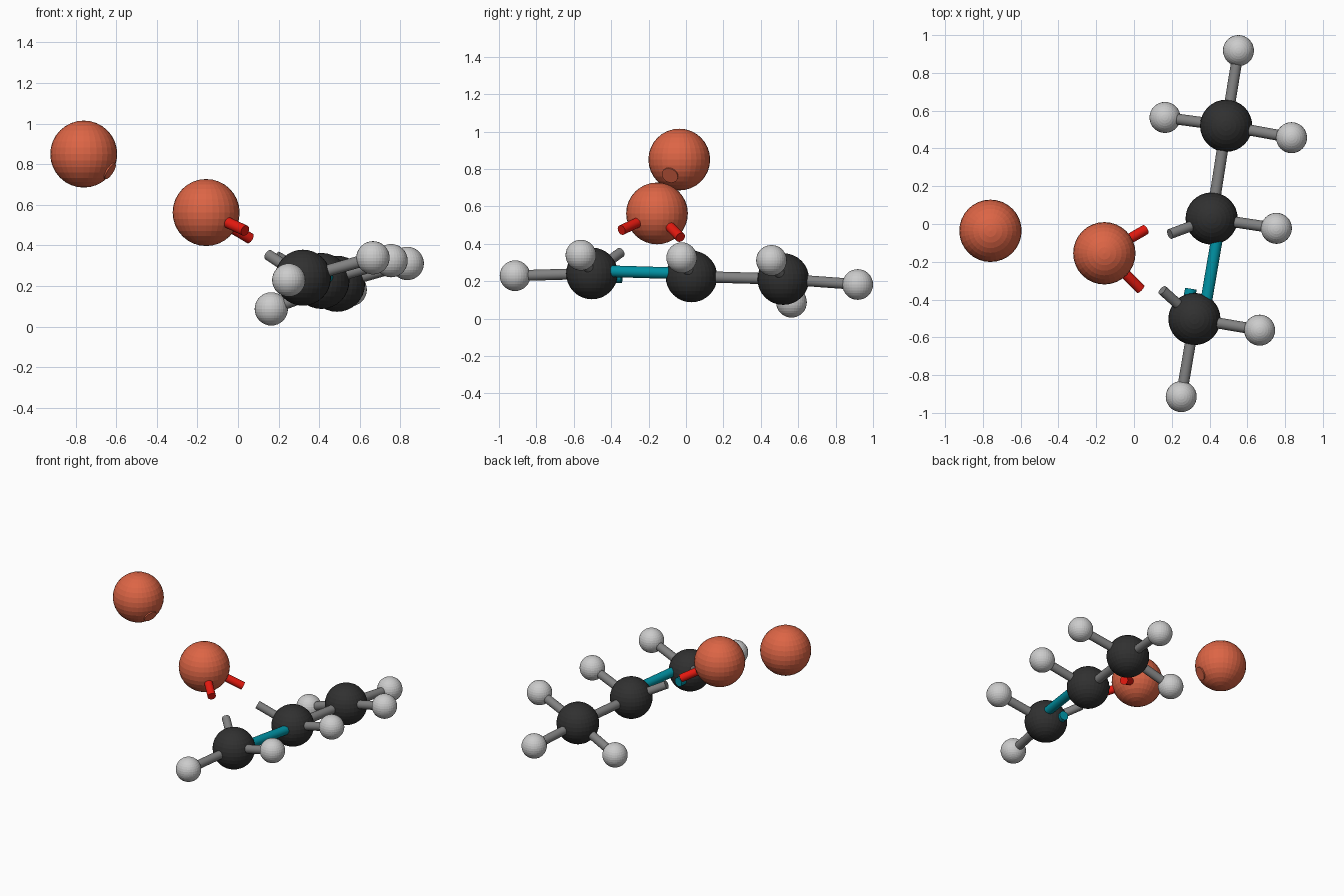
import bpy
from mathutils import Vector

if "Cube" in bpy.data.objects:
    bpy.data.objects.remove(bpy.data.objects["Cube"])


def material(name, rgb):
    m = bpy.data.materials.new(name)
    m.diffuse_color = (*rgb, 1)
    m.use_nodes = True
    m.node_tree.nodes["Principled BSDF"].inputs["Base Color"].default_value = m.diffuse_color
    return m


DARK = material("dark", (0.03, 0.03, 0.03))
LIGHT = material("light_grey", (0.55, 0.55, 0.55))
STICK = material("stick_grey", (0.22, 0.22, 0.22))
ORANGE = material("orange", (0.72, 0.13, 0.06))
RED = material("red", (0.8, 0.01, 0.005))
TEAL = material("teal", (0.0, 0.28, 0.36))


def ball(name, pos, radius, mat):
    bpy.ops.mesh.primitive_uv_sphere_add(segments=32, ring_count=16, radius=radius, location=pos)
    o = bpy.context.object
    o.name = name
    o.data.materials.append(mat)


def rod(name, a, b, radius, mat):
    a, b = Vector(a), Vector(b)
    d = b - a
    bpy.ops.mesh.primitive_cylinder_add(vertices=24, radius=radius, depth=d.length, location=(a + b) / 2)
    o = bpy.context.object
    o.name = name
    o.rotation_euler = d.to_track_quat('Z', 'Y').to_euler()
    o.data.materials.append(mat)
    bpy.ops.object.shade_smooth_by_angle()


# Large orange atoms
far_atom = Vector((-0.76, -0.036, 0.85))
near_atom = Vector((-0.157, -0.155, 0.562))
ball("far_orange_atom", far_atom, 0.165, ORANGE)
ball("near_orange_atom", near_atom, 0.165, ORANGE)

# Carbon chain, with the hydrogens attached to each carbon
carbons = [Vector((0.32, -0.503, 0.241)), Vector((0.411, 0.029, 0.225)), Vector((0.488, 0.52, 0.211))]
hydrogens = [
    (0, (0.25, -0.914, 0.229)), (0, (0.665, -0.562, 0.339)),
    (1, (0.754, -0.023, 0.325)),
    (2, (0.834, 0.457, 0.311)), (2, (0.553, 0.918, 0.182)), (2, (0.164, 0.564, 0.087)),
]
for i, c in enumerate(carbons):
    ball(f"carbon_atom_{i + 1}", c, 0.138, DARK)
for i, (c, pos) in enumerate(hydrogens):
    ball(f"hydrogen_atom_{i + 1}", pos, 0.082, LIGHT)
    rod(f"hydrogen_bond_{i + 1}", carbons[c], pos, 0.029, STICK)

# Bonds along the chain: a single, and a double whose second rod is cut short
rod("single_bond", carbons[1], carbons[2], 0.03, STICK)
offset = Vector((0.045, -0.008, 0.015))
rod("double_bond", carbons[0] + offset, carbons[1] + offset, 0.031, TEAL)
stub_end = carbons[0].lerp(carbons[1], 0.285)
rod("double_bond_stub", carbons[0] - offset, stub_end - offset, 0.031, TEAL)

# Broken bonds between the near orange atom and the chain
rod("red_stub_1", near_atom, (0.035, -0.345, 0.473), 0.027, RED)
rod("red_stub_2", near_atom, (0.06, -0.03, 0.434), 0.027, RED)
rod("grey_stub_1", carbons[0], (0.15, -0.35, 0.353), 0.027, STICK)
rod("grey_stub_2", carbons[1], (0.19, -0.053, 0.345), 0.027, STICK)

# Barely protruding bond stub on the far atom
stub_dir = Vector((0.13, -0.05, -0.085)).normalized()
rod("far_atom_stub", far_atom, far_atom + stub_dir * 0.165, 0.045, ORANGE)
